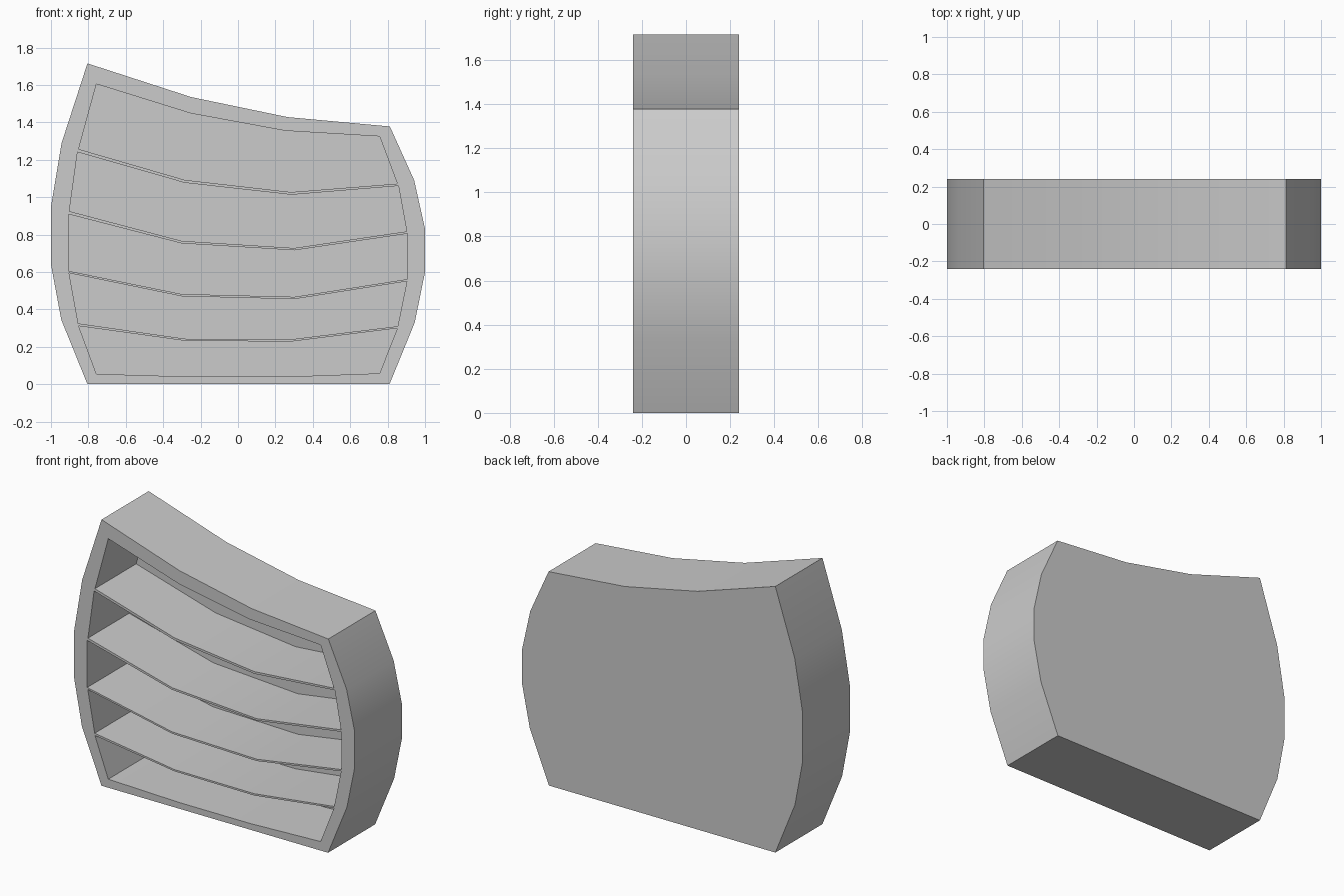
import bpy, bmesh, math

if "Cube" in bpy.data.objects:
    bpy.data.objects.remove(bpy.data.objects["Cube"])

FRONT, BACK, BACK_PANEL = -0.24, 0.24, 0.18


def prisms(name, outlines, y0, y1):
    """Extrude closed x-z outlines from y0 to y1 into one object."""
    bm = bmesh.new()
    for pts in outlines:
        a = [bm.verts.new((x, y0, z)) for x, z in pts]
        b = [bm.verts.new((x, y1, z)) for x, z in pts]
        bm.faces.new(a)
        bm.faces.new(b[::-1])
        n = len(pts)
        for i in range(n):
            j = (i + 1) % n
            bm.faces.new((a[j], a[i], b[i], b[j]))
    bmesh.ops.recalc_face_normals(bm, faces=bm.faces[:])
    mesh = bpy.data.meshes.new(name)
    bm.to_mesh(mesh)
    bm.free()
    obj = bpy.data.objects.new(name, mesh)
    bpy.context.collection.objects.link(obj)
    return obj


# Barrel-shaped cabinet body with a sagging, sloped top
body_outline = [
    (-0.805, 0), (0.81, 0), (0.945, 0.33), (1.0, 0.60), (1.0, 0.83),
    (0.942, 1.09), (0.812, 1.378), (0.265, 1.428), (-0.25, 1.535),
    (-0.805, 1.715), (-0.943, 1.29), (-1.0, 0.95), (-1.0, 0.64), (-0.945, 0.345)]
cabinet = prisms("cabinet", [body_outline], FRONT, BACK)

# Compartments: half widths and heights of the wavy ceiling and floor
cells = [
    (0.757, (1.605, 1.448, 1.355, 1.325), 0.852, (1.257, 1.092, 1.027, 1.072)),
    (0.858, (1.241, 1.077, 1.013, 1.060), 0.902, (0.925, 0.766, 0.728, 0.817)),
    (0.907, (0.909, 0.753, 0.716, 0.805), 0.907, (0.606, 0.482, 0.467, 0.562)),
    (0.903, (0.594, 0.470, 0.455, 0.550), 0.854, (0.325, 0.243, 0.240, 0.310)),
    (0.852, (0.311, 0.232, 0.228, 0.299), 0.757, (0.055, 0.040, 0.040, 0.058)),
]


def row(w, heights):
    return list(zip((-w, -w / 3, w / 3, w), heights))


openings = [row(wt, top) + row(wb, low)[::-1] for wt, top, wb, low in cells]
cutter = prisms("compartment_cutter", openings, FRONT - 0.1, BACK_PANEL)
cutter.hide_render = True

# Hollow out the shelves, leaving the back panel
cut = cabinet.modifiers.new("compartments", 'BOOLEAN')
cut.operation = 'DIFFERENCE'
cut.solver = 'EXACT'
cut.object = cutter
bpy.context.view_layer.objects.active = cabinet
cabinet.select_set(True)
bpy.ops.object.modifier_apply(modifier=cut.name)
bpy.data.objects.remove(cutter)

bpy.ops.object.shade_smooth_by_angle(angle=math.radians(30))
